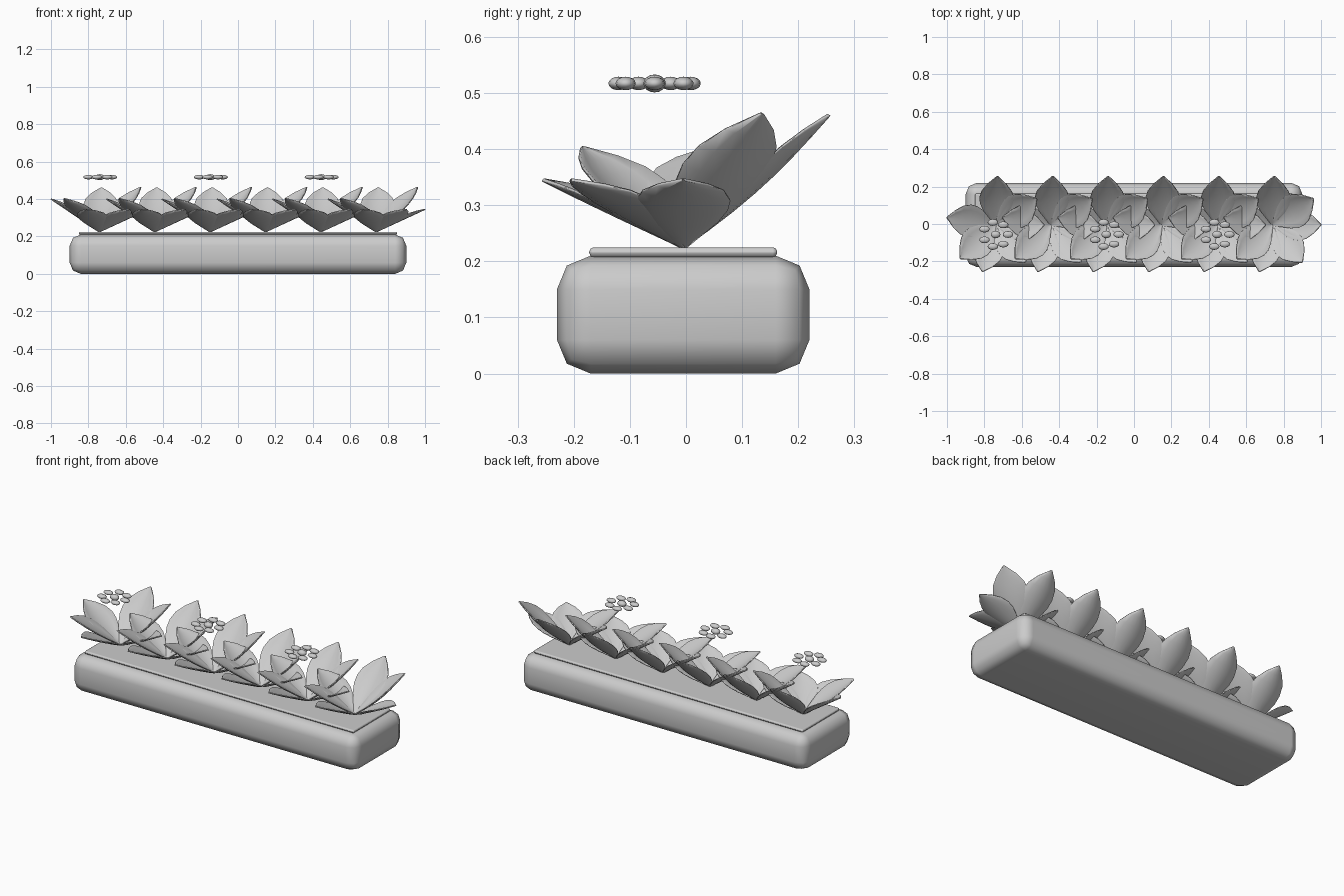
import bpy
import bmesh
from math import sin, cos, pi, tau
from mathutils import Vector, Matrix

cube = bpy.data.objects.get("Cube")
if cube:
    bpy.data.objects.remove(cube, do_unlink=True)

# One plain grey for everything
grey = bpy.data.materials.new("plain_grey")
grey.use_nodes = True
grey.diffuse_color = (0.6, 0.6, 0.6, 1)
grey.node_tree.nodes["Principled BSDF"].inputs["Base Color"].default_value = (0.6, 0.6, 0.6, 1)


def finish(bm, name):
    """Turn a bmesh into smooth mesh data with the grey material."""
    for face in bm.faces:
        face.smooth = True
    mesh = bpy.data.meshes.new(name)
    bm.to_mesh(mesh)
    bm.free()
    mesh.materials.append(grey)
    return mesh


def place(name, mesh, location):
    obj = bpy.data.objects.new(name, mesh)
    obj.location = location
    bpy.context.collection.objects.link(obj)
    return obj


def rounded_box(name, size, location, radius):
    bm = bmesh.new()
    bmesh.ops.create_cube(bm, size=1, matrix=Matrix.Diagonal((*size, 1)))
    obj = place(name, finish(bm, name), location)
    bevel = obj.modifiers.new("round_edges", "BEVEL")
    bevel.width = radius
    bevel.segments = 2
    obj.modifiers.new("clean_shading", "WEIGHTED_NORMAL")


# Planter and soil
rounded_box("planter_box", (1.80, 0.45, 0.21), (0, -0.005, 0.105), 0.06)
rounded_box("soil", (1.70, 0.335, 0.018), (0, -0.005, 0.216), 0.008)

# Width of a leaf from base to tip, as (position, share of half width)
LEAF_PROFILE = [(0, 0.06), (0.15, 0.4), (0.3, 0.74), (0.45, 0.95), (0.58, 1),
                (0.72, 0.88), (0.86, 0.54), (1, 0.03)]
COLUMNS = [-1, -0.67, -0.33, 0, 0.33, 0.67, 1]


def add_leaf(bm, tip, width, bow, cup):
    """Curved blade from the origin to the tip; shape values are shares of its length."""
    tip = Vector(tip)
    length = tip.length
    along = tip.normalized()
    side = along.cross(Vector((0, 0, 1))).normalized()
    normal = side.cross(along)
    rows = []
    for t, share in LEAF_PROFILE:
        row = []
        for u in COLUMNS:
            lift = bow * sin(pi * t) + cup * share * u * u
            row.append(bm.verts.new(length * (along * t + side * width * share * u
                                              + normal * lift)))
        rows.append(row)
    for low, high in zip(rows, rows[1:]):
        for i in range(len(COLUMNS) - 1):
            bm.faces.new((low[i], low[i + 1], high[i + 1], high[i]))


# Leaf tips relative to the root, grouped by (width, bow, cup)
LEAF_TIERS = {
    (0.29, 0.0, 0.06): [(0.26, 0, 0.12), (-0.07, -0.25, 0.12), (0.16, -0.2, 0.12)],
    (0.275, 0.0, 0.06): [(-0.26, 0.04, 0.175), (-0.19, -0.18, 0.178)],
    (0.26, -0.035, 0.07): [(0.22, 0.14, 0.238), (0.01, 0.26, 0.236)],
}
bm = bmesh.new()
for shape, tips in LEAF_TIERS.items():
    for tip in tips:
        add_leaf(bm, tip, *shape)
plant_mesh = finish(bm, "plant_leaves")

# Flower: flattened centre and a ring of seven petals
bm = bmesh.new()


def add_bead(x, y, radii):
    bmesh.ops.create_uvsphere(bm, u_segments=12, v_segments=8, radius=1,
                              matrix=Matrix.Translation((x, y, 0)) @ Matrix.Diagonal((*radii, 1)))


add_bead(0, 0, (0.026, 0.02, 0.016))
for i in range(7):
    angle = tau * i / 7
    add_bead(0.066 * cos(angle), 0.066 * sin(angle), (0.028, 0.018, 0.012))
flower_mesh = finish(bm, "flower")

# Row of six plants, with a flower over every other one
for i in range(6):
    x = -0.74 + 0.296 * i
    plant = place(f"plant_leaves_{i + 1}", plant_mesh, (x, -0.005, 0.225))
    shell = plant.modifiers.new("leaf_thickness", "SOLIDIFY")
    shell.thickness = 0.006
    shell.offset = 0
    plant.modifiers.new("clean_shading", "WEIGHTED_NORMAL")
    if i % 2 == 0:
        place(f"flower_{i // 2 + 1}", flower_mesh, (x, -0.056, 0.517))
